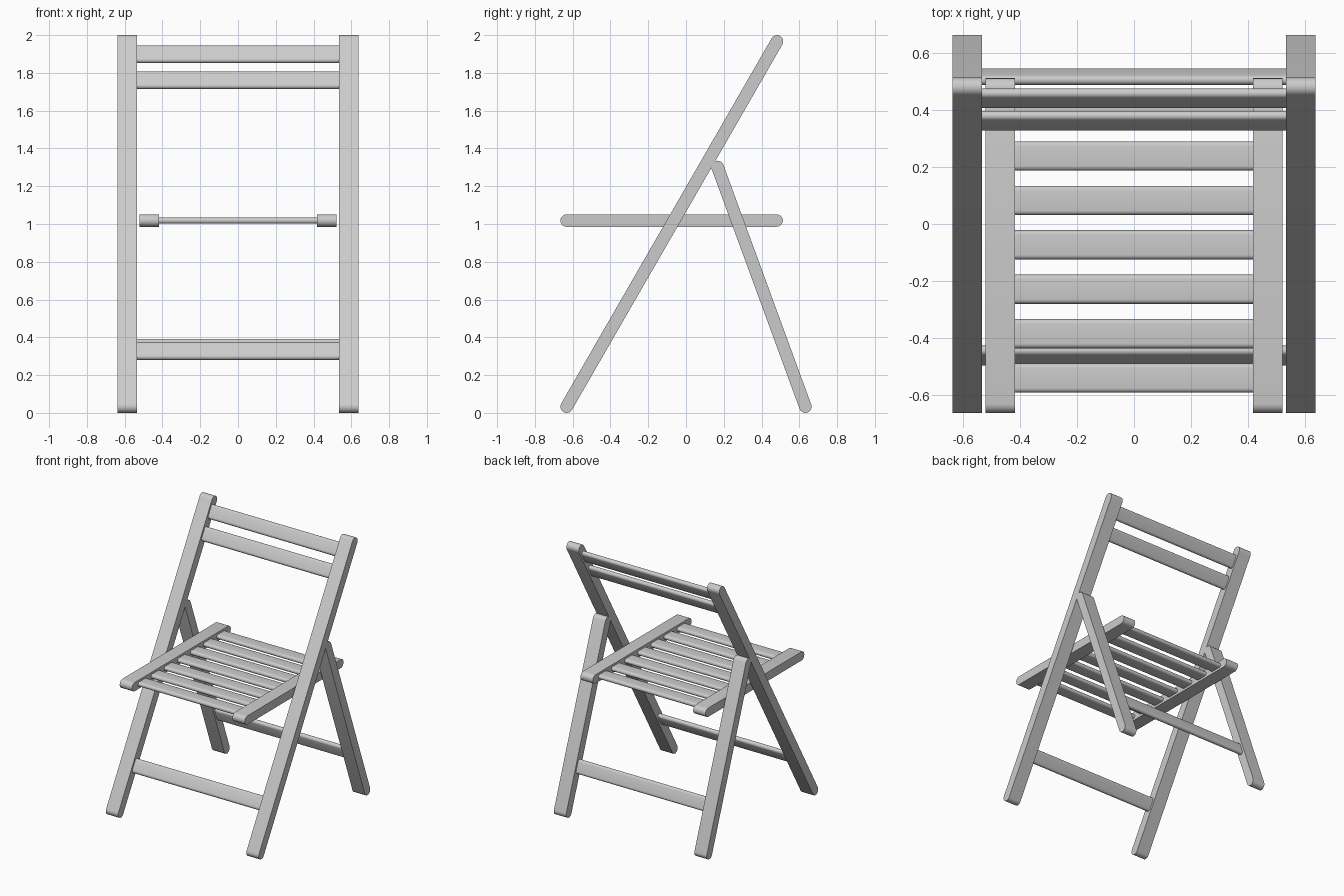
import bpy, bmesh, math
from mathutils import Vector

if "Cube" in bpy.data.objects:
    bpy.data.objects.remove(bpy.data.objects["Cube"])

SEG = 10  # segments per rounded end


def bar(name, a, b, r, x0, x1, mirror=False):
    """Flat wooden bar: rounded-end (stadium) profile from a to b in YZ, extruded x0..x1."""
    a, b = Vector(a), Vector(b)
    ang = math.atan2(b.y - a.y, b.x - a.x)
    prof = []
    for centre, start in ((b, ang - math.pi / 2), (a, ang + math.pi / 2)):
        for i in range(SEG + 1):
            t = start + math.pi * i / SEG
            prof.append((centre.x + r * math.cos(t), centre.y + r * math.sin(t)))
    bm = bmesh.new()
    face = bm.faces.new([bm.verts.new((x0, y, z)) for y, z in prof])
    ext = bmesh.ops.extrude_face_region(bm, geom=[face])
    verts = [g for g in ext["geom"] if isinstance(g, bmesh.types.BMVert)]
    bmesh.ops.translate(bm, verts=verts, vec=(x1 - x0, 0, 0))
    bmesh.ops.recalc_face_normals(bm, faces=bm.faces)
    me = bpy.data.meshes.new(name)
    bm.to_mesh(me)
    bm.free()
    ob = bpy.data.objects.new(name, me)
    bpy.context.collection.objects.link(ob)
    bpy.ops.object.select_all(action='DESELECT')
    ob.select_set(True)
    bpy.context.view_layer.objects.active = ob
    bpy.ops.object.shade_smooth_by_angle(angle=math.radians(35))
    if mirror:
        ob.modifiers.new("Mirror", 'MIRROR').use_axis[0] = True
    return ob


def rung(name, a, b, z):
    """Cross bar lying in the plane of the leg a-b, at height z."""
    a, b = Vector(a), Vector(b)
    d = (b - a).normalized() * 0.034
    c = a.lerp(b, (z - a.y) / (b.y - a.y))
    bar(name, c - d, c + d, 0.0175, -0.536, 0.536)


# Leg pairs
front = ((-0.632, 0.033), (0.482, 1.967))
back = ((0.632, 0.033), (0.167, 1.302))
bar("front_legs", *front, 0.033, 0.535, 0.638, mirror=True)
bar("back_legs", *back, 0.033, 0.535, 0.638, mirror=True)

# Backrest bars and lower rungs
rung("backrest_bar_upper", *front, 1.898)
rung("backrest_bar_lower", *front, 1.761)
rung("front_rung", *front, 0.327)
rung("back_rung", *back, 0.343)

# Seat side rails
bar("seat_rails", (-0.632, 1.018), (0.48, 1.018), 0.033, 0.419, 0.522, mirror=True)

# Seat slats
for i in range(7):
    y = -0.542 + i * 0.1562
    bar(f"seat_slat_{i + 1}", (y - 0.035, 1.018), (y + 0.035, 1.018), 0.0165, -0.42, 0.42)
